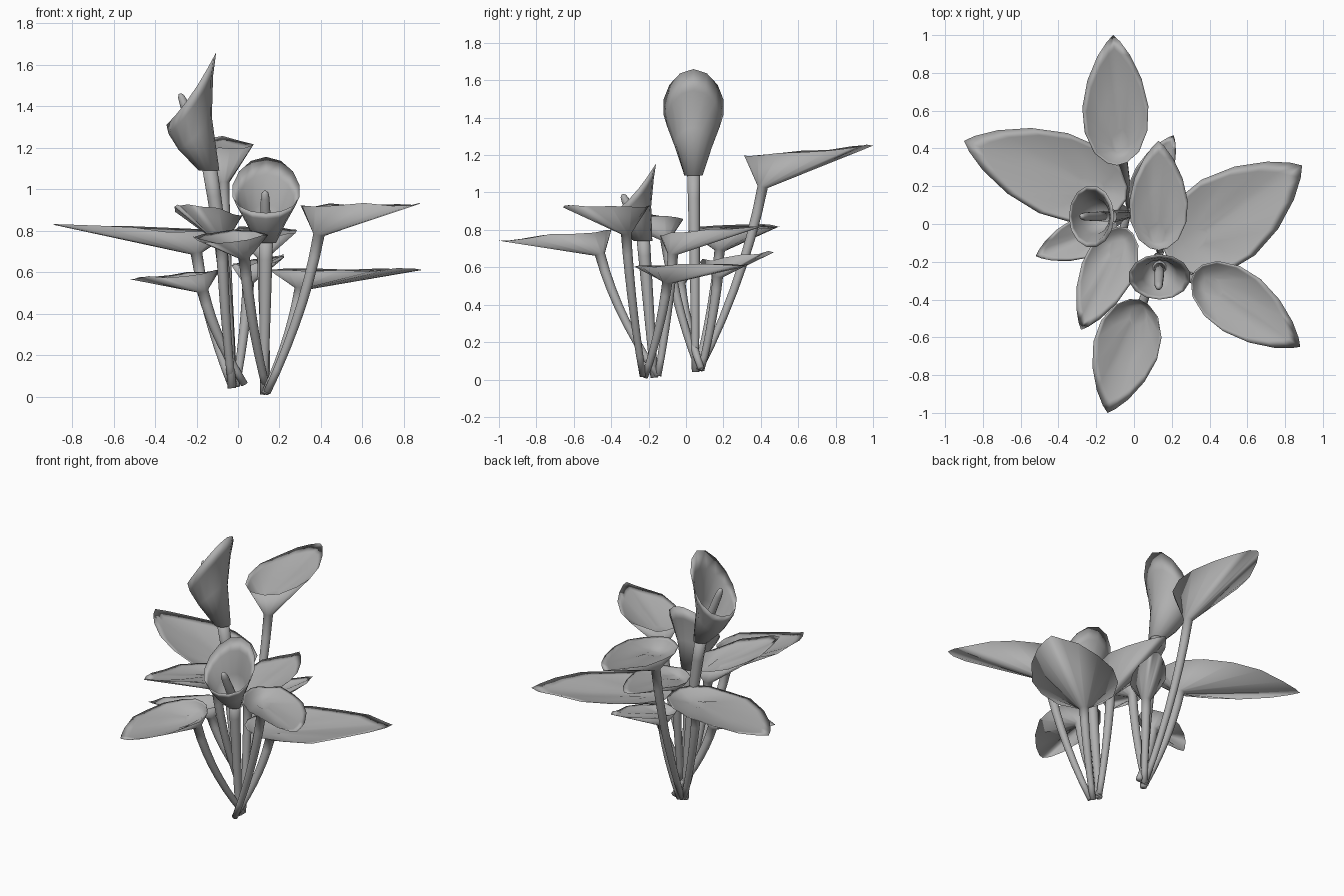
import bpy
import bmesh
import math
import random
from mathutils import Vector

random.seed(4)
if "Cube" in bpy.data.objects:
    bpy.data.objects.remove(bpy.data.objects["Cube"])

UP = Vector((0, 0, 1))

# One plain grey for the whole plant
grey = bpy.data.materials.new("plain grey")
grey.use_nodes = True
grey.diffuse_color = (0.43, 0.43, 0.43, 1)
grey.node_tree.nodes["Principled BSDF"].inputs["Base Color"].default_value = (0.43, 0.43, 0.43, 1)


def loft(name, rings):
    """Skin a list of closed rings into one closed, smooth shaded mesh."""
    bm = bmesh.new()
    loops = [[bm.verts.new(p) for p in ring] for ring in rings]
    n = len(loops[0])
    for low, high in zip(loops, loops[1:]):
        for i in range(n):
            j = (i + 1) % n
            bm.faces.new((low[i], low[j], high[j], high[i]))
    bm.faces.new(loops[0][::-1])
    bm.faces.new(loops[-1])
    bmesh.ops.recalc_face_normals(bm, faces=bm.faces)
    for face in bm.faces:
        face.smooth = True
    mesh = bpy.data.meshes.new(name)
    bm.to_mesh(mesh)
    bm.free()
    mesh.materials.append(grey)
    obj = bpy.data.objects.new(name, mesh)
    bpy.context.collection.objects.link(obj)


def tube_rings(path, radii, sides, forward):
    """Rings of a round tube, each starting at the side opposite to forward."""
    side = Vector((forward.y, -forward.x, 0))
    rings = []
    for i, p in enumerate(path):
        along = path[min(i + 1, len(path) - 1)] - path[max(i - 1, 0)]
        turn = UP.rotation_difference(along.normalized())
        ring = []
        for k in range(sides):
            a = math.tau * k / sides
            ring.append(p + turn @ (side * math.sin(a) - forward * math.cos(a)) * radii[i])
        rings.append(ring)
    return rings


def stem_rings(foot, neck, bow, thin, thick, sides, forward):
    """Rings of a tapered stalk that leans outward from its foot."""
    lean = neck - foot
    lean.z = 0
    control = (foot + neck) / 2 + lean * bow
    steps = 7
    path, radii = [], []
    for i in range(steps + 1):
        t = i / steps
        path.append(foot * (1 - t) ** 2 + control * (2 * t * (1 - t)) + neck * t * t)
        radii.append(thin + (thick - thin) * t)
    return tube_rings(path, radii, sides, forward)


# Half outline of a leaf: distance along it, share of the half width
HALF = [(0.02, 0.3), (0.1, 0.68), (0.26, 0.95), (0.45, 1.0),
        (0.66, 0.82), (0.84, 0.5), (0.95, 0.2)]
OUTLINE = [(0, 0)] + HALF + [(1, 0)] + [(t, -w) for t, w in reversed(HALF)]


def leaf(name, base, tip, half_width, neck, foot):
    """Stalk that opens into a funnel shaped leaf with a dished top."""
    base, tip, neck, foot = Vector(base), Vector(tip), Vector(neck), Vector(foot)
    axis = tip - base
    forward = Vector((axis.x, axis.y, 0)).normalized()
    side = Vector((forward.y, -forward.x, 0))
    rim = []
    for t, w in OUTLINE:
        ripple = random.uniform(-0.01, 0.01) if w else 0
        rim.append(base + axis * t + side * (w * half_width) + UP * ripple)
    rings = stem_rings(foot, neck, 0.22, 0.018, 0.028, len(OUTLINE), forward)
    collar = rings[-1]
    rings.append(rim)
    # Steep lip just inside the rim, then the shallow floor
    for q, sink in ((0.87, 0.85), (0.5, 0.6), (0.12, 0.5)):
        ring = []
        for c, p in zip(collar, rim):
            v = c.lerp(p, q)
            v.z = p.z + (c.z - p.z) * (1 - q) * sink
            ring.append(v)
        rings.append(ring)
    loft(name, rings)


BACK_ROOT = (-0.02, 0.07, 0.05)
FRONT_ROOT = (0.13, -0.22, 0.015)
MID_ROOT = (0.14, -0.15, 0.02)

leaf("tall_back_leaf", (-0.09, 0.31, 1.2), (-0.11, 1.0, 1.25), 0.175, (-0.07, 0.41, 1.03), BACK_ROOT)
leaf("large_right_leaf", (-0.04, 0.13, 0.79), (-0.9, 0.44, 0.83), 0.225, (-0.2, 0.18, 0.69), (-0.03, 0.06, 0.05))
leaf("large_left_leaf", (0.18, -0.19, 0.61), (0.89, 0.31, 0.61), 0.245, (0.3, -0.1, 0.52), FRONT_ROOT)
leaf("front_left_leaf", (0.32, -0.25, 0.92), (0.88, -0.65, 0.93), 0.17, (0.39, -0.32, 0.78), (0.14, -0.23, 0.02))
leaf("small_right_leaf", (-0.09, 0.0, 0.61), (-0.52, -0.17, 0.565), 0.11, (-0.17, -0.03, 0.51), (0.03, 0.08, 0.06))
leaf("front_right_leaf", (-0.04, -0.02, 0.86), (-0.28, -0.56, 0.92), 0.14, (-0.08, -0.11, 0.75), (-0.03, 0.07, 0.05))
leaf("centre_leaf", (0.13, -0.14, 0.77), (0.13, 0.44, 0.83), 0.155, (0.12, -0.07, 0.67), MID_ROOT)
leaf("front_leaf", (0.03, -0.4, 0.8), (-0.14, -1.0, 0.745), 0.175, (0.03, -0.46, 0.67), MID_ROOT)
leaf("low_back_leaf", (0.01, 0.08, 0.63), (0.21, 0.47, 0.68), 0.1, (0.05, 0.17, 0.55), (-0.01, 0.08, 0.05))


def flower(name, collar, forward, reach, lift, drop, bend, foot, bow, spike_tip):
    """Trumpet flower with a slanted mouth, a central spike and a stalk."""
    collar, forward, foot = Vector(collar), Vector(forward), Vector(foot)
    side = Vector((-forward.y, forward.x, 0))
    sides = 14

    def trumpet_ring(s, flare, size):
        ring = []
        shift = forward * (bend * math.sin(math.pi * s))
        for i in range(sides):
            a = math.tau * i / sides
            c, d = math.cos(a), math.sin(a)
            small = (forward * c + side * d) * (0.05 * size)
            mouth = forward * (reach + 0.12 * size * c) + side * (0.165 * size * d)
            height = lift - drop * c + 0.03 * c * c
            ring.append(collar + shift + small.lerp(mouth, flare) + UP * (s * height))
        return ring

    # Outside from collar to mouth, then back down the inside
    rings = [trumpet_ring(s, f, 1) for s, f in ((0, 0), (0.45, 0.43), (0.8, 0.82), (1, 1))]
    rings += [trumpet_ring(s, f, 0.95) for s, f in ((0.8, 0.82), (0.45, 0.43), (0.08, 0.05))]
    loft(name, rings)
    loft(name + "_stem", stem_rings(foot, collar + UP * 0.03, bow, 0.02, 0.036, 10, forward))
    root, tip = collar + UP * 0.03, Vector(spike_tip)
    path = [root.lerp(tip, t) for t in (0, 0.4, 0.85, 0.96, 1)]
    loft(name + "_spike", tube_rings(path, [0.028, 0.026, 0.022, 0.016, 0.006], 10, forward))


flower("tall_flower", (-0.14, 0.04, 1.09), (-1, 0, 0), 0.085, 0.365, 0.175, 0.03,
       (-0.03, 0.05, 0.04), -0.35, (-0.28, 0.04, 1.46))
flower("front_flower", (0.135, -0.23, 0.74), (0, -1, 0), 0.05, 0.25, 0.135, 0.015,
       (0.125, -0.17, 0.01), 0, (0.13, -0.34, 0.99))
